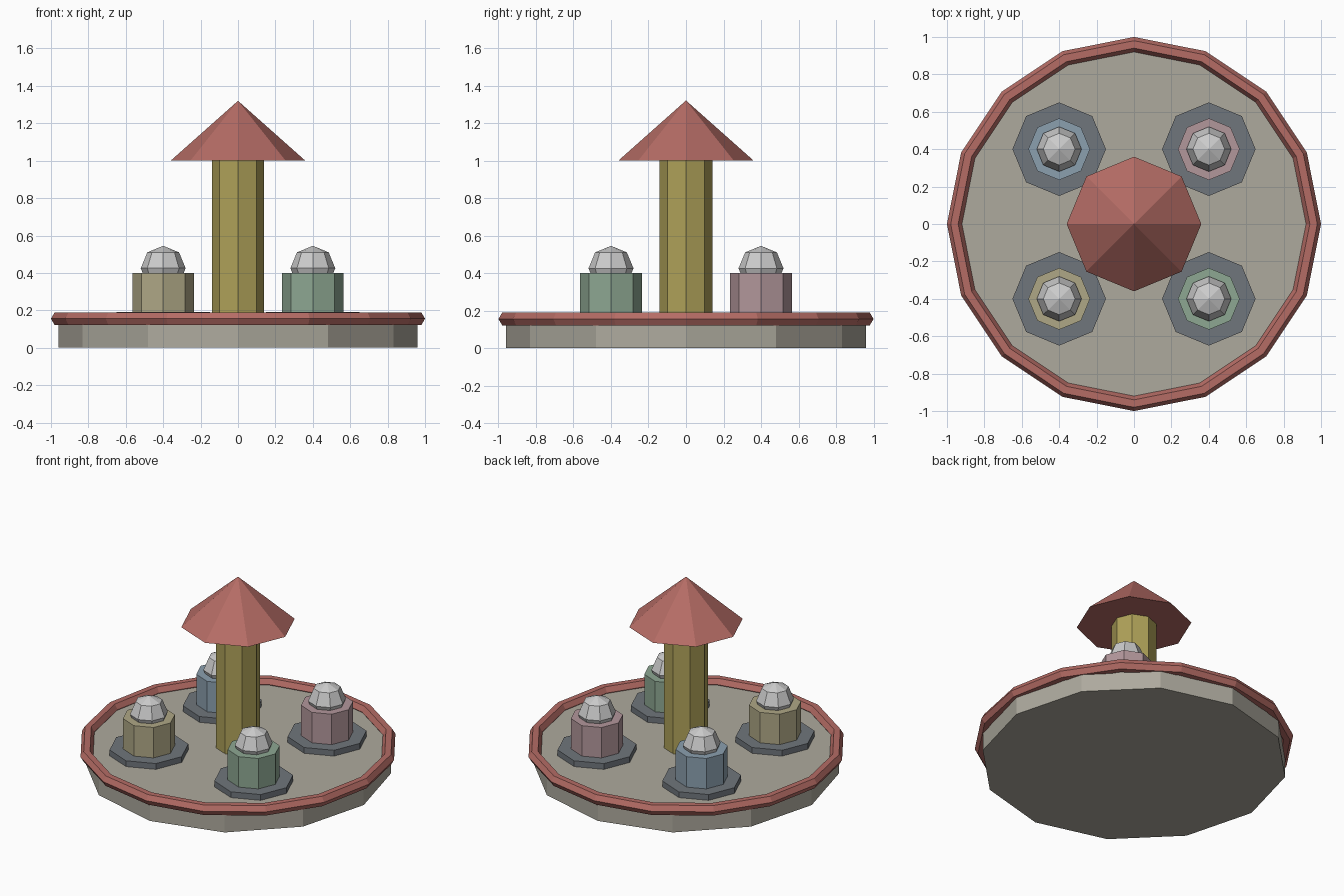
import bpy

if "Cube" in bpy.data.objects:
    bpy.data.objects.remove(bpy.data.objects["Cube"])

MATS = {}


def finish(name, color):
    """Name the active object and give it a flat colour."""
    ob = bpy.context.object
    ob.name = ob.data.name = name
    if color:
        if color not in MATS:
            MATS[color] = bpy.data.materials.new(name + "_colour")
            MATS[color].diffuse_color = (*color, 1)
        ob.data.materials.append(MATS[color])
    return ob


def prism(name, sides, r, z0, z1, color, x=0, y=0, r_top=None):
    """Upright prism, or a cone when r_top is given."""
    bpy.ops.mesh.primitive_cone_add(
        vertices=sides, radius1=r, radius2=r if r_top is None else r_top,
        depth=z1 - z0, location=(x, y, (z0 + z1) / 2))
    return finish(name, color)


RED = (0.46, 0.15, 0.13)
STONE = (0.42, 0.40, 0.34)
YELLOW = (0.43, 0.36, 0.10)
SLATE = (0.16, 0.18, 0.20)

# Round platform with a hexagonal-section rim
prism("platform", 12, 0.96, 0, 0.15, STONE)
bpy.ops.mesh.primitive_torus_add(major_segments=16, minor_segments=6,
                                 major_radius=0.96, minor_radius=0.04,
                                 location=(0, 0, 0.155))
finish("platform_rim", RED)

# Central column and pointed roof
prism("column", 8, 0.14, 0.15, 1.0, YELLOW)
prism("roof", 8, 0.36, 1.0, 1.32, RED, r_top=0)

# Four seats: saucer, coloured cup and domed head
seats = {
    "back_right": (0.4, 0.4, (0.45, 0.31, 0.33)),
    "back_left": (-0.4, 0.4, (0.26, 0.35, 0.43)),
    "front_left": (-0.4, -0.4, (0.43, 0.39, 0.24)),
    "front_right": (0.4, -0.4, (0.27, 0.39, 0.29)),
}
for label, (x, y, color) in seats.items():
    prism("saucer_" + label, 8, 0.25, 0.15, 0.19, SLATE, x, y)
    prism("cup_" + label, 8, 0.165, 0.19, 0.4, color, x, y)
    bpy.ops.mesh.primitive_uv_sphere_add(segments=8, ring_count=4, radius=0.12,
                                         location=(x, y, 0.425))
    finish("dome_" + label, None)

for m in bpy.data.materials:
    if m.users and not m.is_grease_pencil:
        m.use_nodes = True
        m.node_tree.nodes["Principled BSDF"].inputs["Base Color"].default_value = m.diffuse_color
